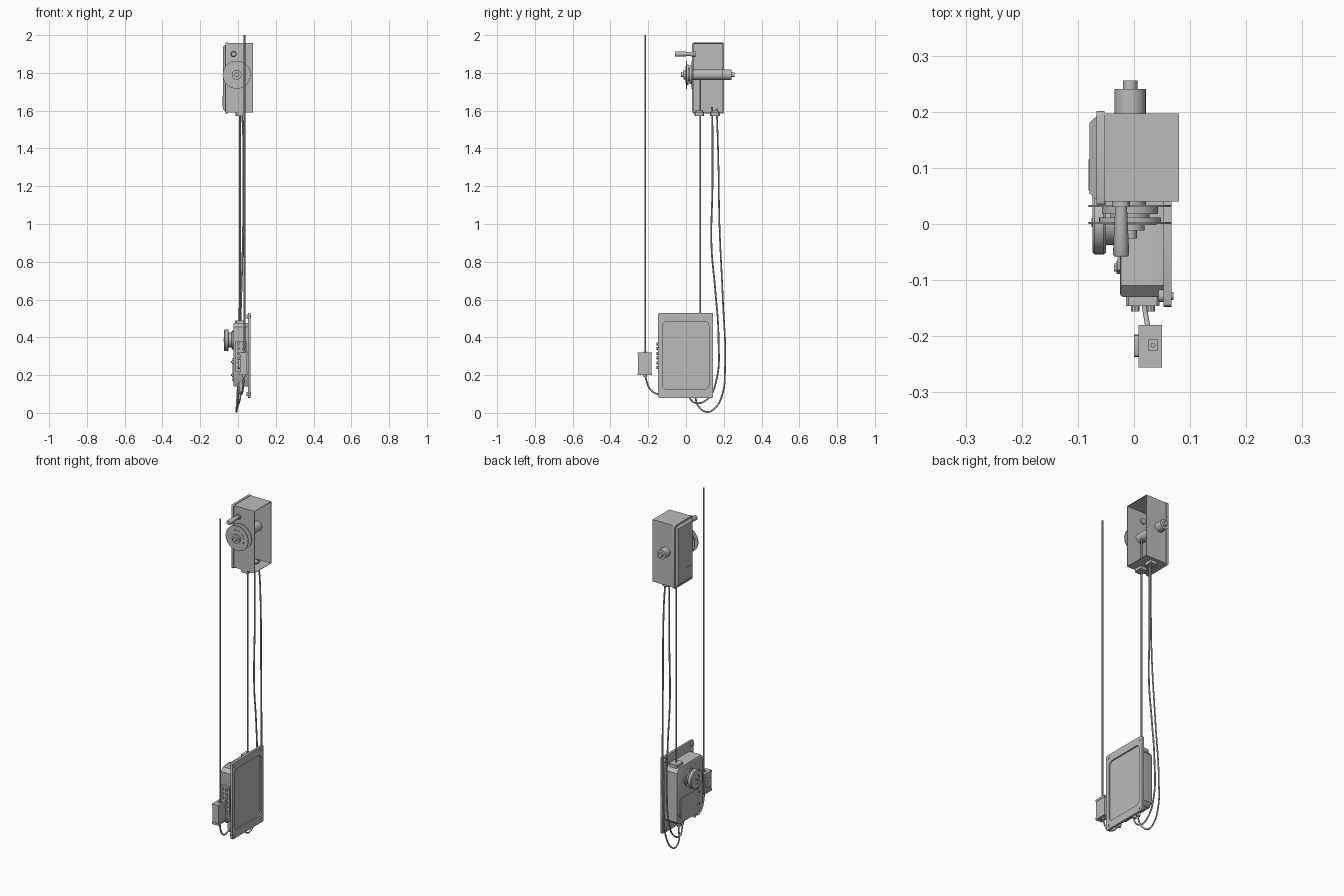
import bpy, bmesh, math
from mathutils import Vector, Matrix

grey = bpy.data.materials.new("plain_grey")
grey.diffuse_color = (0.5, 0.5, 0.5, 1)


def finish(name, bm, smooth=False):
    bmesh.ops.recalc_face_normals(bm, faces=bm.faces)
    me = bpy.data.meshes.new(name)
    bm.to_mesh(me)
    bm.free()
    me.materials.append(grey)
    ob = bpy.data.objects.new(name, me)
    bpy.context.collection.objects.link(ob)
    if smooth:
        bpy.ops.object.select_all(action='DESELECT')
        ob.select_set(True)
        bpy.context.view_layer.objects.active = ob
        bpy.ops.object.shade_smooth_by_angle(angle=math.radians(35))
    return ob


def cube(lo, hi):
    bm = bmesh.new()
    bmesh.ops.create_cube(bm, size=1)
    lo, hi = Vector(lo), Vector(hi)
    for v in bm.verts:
        v.co = [(a + b) / 2 + c * (b - a) for a, b, c in zip(lo, hi, v.co)]
    return bm


def box(name, lo, hi, axis=None, r=0.0, seg=1):
    """Block, optionally with the edges along one axis rounded."""
    bm = cube(lo, hi)
    if r:
        es = [e for e in bm.edges if axis is None or
              abs((e.verts[0].co - e.verts[1].co).normalized()[axis]) > 0.9]
        bmesh.ops.bevel(bm, geom=es, offset=r, segments=seg, profile=0.5, affect='EDGES')
    return finish(name, bm, seg > 1)


def lathe(name, centre, axis, profile, n=32):
    """Turned part: profile of (radius, position) along x, y or z."""
    bm = bmesh.new()
    rings = []
    for r, t in profile:
        ring = []
        for i in range(n):
            a = 2 * math.pi * i / n
            p = [centre[0], centre[1], centre[2]]
            p[axis] = t
            p[(axis + 1) % 3] += r * math.cos(a)
            p[(axis + 2) % 3] += r * math.sin(a)
            ring.append(bm.verts.new(p))
        rings.append(ring)
    for a, b in zip(rings, rings[1:]):
        for i in range(n):
            j = (i + 1) % n
            bm.faces.new((a[i], a[j], b[j], b[i]))
    bm.faces.new(rings[0])
    bm.faces.new(rings[-1])
    return finish(name, bm, True)


def cable(name, pts, r=0.0045):
    cu = bpy.data.curves.new(name, 'CURVE')
    cu.dimensions = '3D'
    cu.bevel_depth, cu.bevel_resolution, cu.resolution_u = r, 2, 10
    cu.use_fill_caps = True
    sp = cu.splines.new('BEZIER')
    sp.bezier_points.add(len(pts) - 1)
    for b, p in zip(sp.bezier_points, pts):
        b.co = p
        b.handle_left_type = b.handle_right_type = 'AUTO'
    cu.materials.append(grey)
    ob = bpy.data.objects.new(name, cu)
    bpy.context.collection.objects.link(ob)


# upper housing: thin shell open on the right
bm = cube((-0.055, 0.04, 1.59), (0.08, 0.197, 1.957))
bmesh.ops.recalc_face_normals(bm, faces=bm.faces)
bmesh.ops.delete(bm, geom=[f for f in bm.faces if f.normal.x > 0.9], context='FACES_ONLY')
shell = finish("upper_housing", bm)
mod = shell.modifiers.new("wall", 'SOLIDIFY')
mod.thickness, mod.offset = 0.004, -1

# closed left side: rim, pillow-shaped cover and small label plate
box("housing_rim", (-0.067, 0.033, 1.585), (-0.053, 0.201, 1.96), 0, 0.008, 3)
bm = cube((-0.079, 0.042, 1.595), (-0.066, 0.193, 1.95))
for v in bm.verts:
    if v.co.x < -0.075:
        v.co.y += 0.012 if v.co.y < 0.1 else -0.012
        v.co.z += 0.012 if v.co.z < 1.7 else -0.012
finish("housing_cover", bm)
box("cover_plate", (-0.081, 0.06, 1.62), (-0.078, 0.115, 1.68))

# pulley, drum shaft and peg
C = (-0.007, 0, 1.79)
lathe("drum_shaft", C, 1, [(0.028, 0.038), (0.028, 0.241), (0.013, 0.241), (0.013, 0.256)])
lathe("pulley", C, 1, [
    (0.012, -0.026), (0.012, -0.012), (0.026, -0.012), (0.026, -0.002), (0.047, -0.002),
    (0.047, 0.0), (0.074, 0.0), (0.074, 0.004), (0.055, 0.004), (0.055, 0.012),
    (0.035, 0.012), (0.035, 0.018), (0.05, 0.018), (0.05, 0.030), (0.074, 0.030),
    (0.074, 0.034), (0.028, 0.034), (0.028, 0.042)], 48)
lathe("peg", (-0.023, 0, 1.9), 1, [
    (0.012, -0.058), (0.0145, -0.054), (0.0105, 0.03), (0.016, 0.03), (0.016, 0.05)], 24)

# cable glands under the upper housing
for i, y in enumerate((0.07, 0.153)):
    box(f"upper_gland_{i}", (-0.012, y - 0.026, 1.572), (0.035, y + 0.026, 1.592), 2, 0.006)
    box(f"gland_nut_{i}", (-0.005, y - 0.02, 1.592), (0.028, y + 0.02, 1.602), 2, 0.006)

# mounting plate with shallow rounded recess
plate = box("mounting_plate", (0.053, -0.148, 0.08), (0.067, 0.144, 0.53), 0, 0.008, 2)
cutter = box("recess_cutter", (0.059, -0.125, 0.125), (0.09, 0.121, 0.485), 0, 0.025, 5)
mod = plate.modifiers.new("recess", 'BOOLEAN')
mod.object, mod.solver = cutter, 'EXACT'
bpy.context.view_layer.objects.active = plate
bpy.ops.object.modifier_apply(modifier="recess")
bpy.data.objects.remove(cutter)
for y in (-0.128, 0.124):
    for z in (0.1, 0.51):
        lathe("plate_bolt", (0, y, z), 0, [(0.011, 0.044), (0.011, 0.053), (0.007, 0.053),
                                          (0.007, 0.07)], 12)

# lower body with stepped top and cut front corner
bm = bmesh.new()
outline = [(-0.13, 0.2), (-0.095, 0.14), (0.1, 0.14), (0.12, 0.16), (0.12, 0.45),
           (0.1, 0.475), (-0.11, 0.475), (-0.13, 0.455)]
f = bm.faces.new([bm.verts.new((0.054, y, z)) for y, z in outline])
ext = bmesh.ops.extrude_face_region(bm, geom=[f])
bmesh.ops.translate(bm, vec=(-0.079, 0, 0),
                    verts=[v for v in ext['geom'] if isinstance(v, bmesh.types.BMVert)])
rim = [e for e in bm.edges if all(v.co.x < 0 for v in e.verts)]
bmesh.ops.bevel(bm, geom=rim, offset=0.006, segments=2, profile=0.5, affect='EDGES')
finish("lower_body", bm, True)
box("top_gland", (-0.015, 0.045, 0.47), (0.04, 0.105, 0.49), 2, 0.006)
box("body_cover", (-0.029, -0.085, 0.17), (-0.024, 0.09, 0.29), 0, 0.01, 2)

# dial on the left of the body, with screws
lathe("dial", (0, 0.003, 0.385), 0, [
    (0.05, -0.02), (0.05, -0.032), (0.04, -0.034), (0.04, -0.05), (0.054, -0.05),
    (0.057, -0.054), (0.057, -0.07), (0.053, -0.074), (0.026, -0.074), (0.026, -0.071),
    (0.008, -0.071), (0.008, -0.076)], 40)
for y, z in ((-0.08, 0.27), (-0.075, 0.2), (0.1, 0.2)):
    lathe("body_screw", (0, y, z), 0, [(0.009, -0.02), (0.009, -0.031), (0.005, -0.031),
                                      (0.005, -0.036)], 12)

# terminal strip on the body front
box("terminal_strip", (-0.014, -0.146, 0.22), (0.045, -0.128, 0.38), 1, 0.004)
for i in range(6):
    for x in (0.002, 0.03):
        lathe("terminal", (x, 0, 0.24 + i * 0.025), 1, [(0.008, -0.145), (0.008, -0.156)], 10)

# small sensor box
box("sensor_box", (0.01, -0.253, 0.205), (0.048, -0.183, 0.315))
for z in (0.2, 0.308):
    box("sensor_flange", (0.008, -0.256, z), (0.05, -0.18, z + 0.012))
box("sensor_cap", (0.0, -0.237, 0.235), (0.011, -0.197, 0.285), 0, 0.006, 2)
box("sensor_socket", (0.026, -0.226, 0.318), (0.042, -0.206, 0.326))
lathe("sensor_gland", (0.03, -0.216, 0), 2, [(0.009, 0.19), (0.009, 0.21)], 16)

# lower glands and cables
for i, y in enumerate((0.02, 0.05)):
    lathe(f"lower_gland_{i}", (0.012, y, 0), 2, [(0.009, 0.1), (0.013, 0.12), (0.013, 0.145)], 16)
lathe("front_gland", (0.016, -0.1, 0), 2, [(0.009, 0.1), (0.012, 0.12), (0.012, 0.16)], 16)
cable("upright_line", [(0.034, -0.216, 0.32), (0.034, -0.216, 2.0)])
cable("drum_line", [(0.011, 0.075, 0.48), (0.011, 0.075, 1.77)])
cable("sensor_lead", [(0.03, -0.216, 0.235), (0.029, -0.208, 0.165), (0.024, -0.18, 0.115),
                      (0.018, -0.14, 0.1), (0.016, -0.1, 0.115)])
cable("inner_lead", [(0.01, 0.138, 1.62), (0.012, 0.14, 1.5), (0.011, 0.14, 1.2),
                     (0.011, 0.135, 0.88), (0.01, 0.155, 0.65), (0.005, 0.172, 0.4),
                     (0.0, 0.16, 0.17), (0.0, 0.115, 0.075), (0.0, 0.055, 0.052),
                     (0.012, 0.02, 0.08), (0.012, 0.02, 0.12)])
cable("outer_lead", [(0.018, 0.162, 1.61), (0.024, 0.165, 1.54), (0.029, 0.172, 1.3),
                     (0.027, 0.177, 1.0), (0.017, 0.195, 0.6), (0.004, 0.207, 0.25),
                     (-0.004, 0.19, 0.09), (-0.008, 0.15, 0.022), (-0.008, 0.11, 0.005),
                     (-0.003, 0.07, 0.03), (0.012, 0.05, 0.08), (0.012, 0.05, 0.12)])
